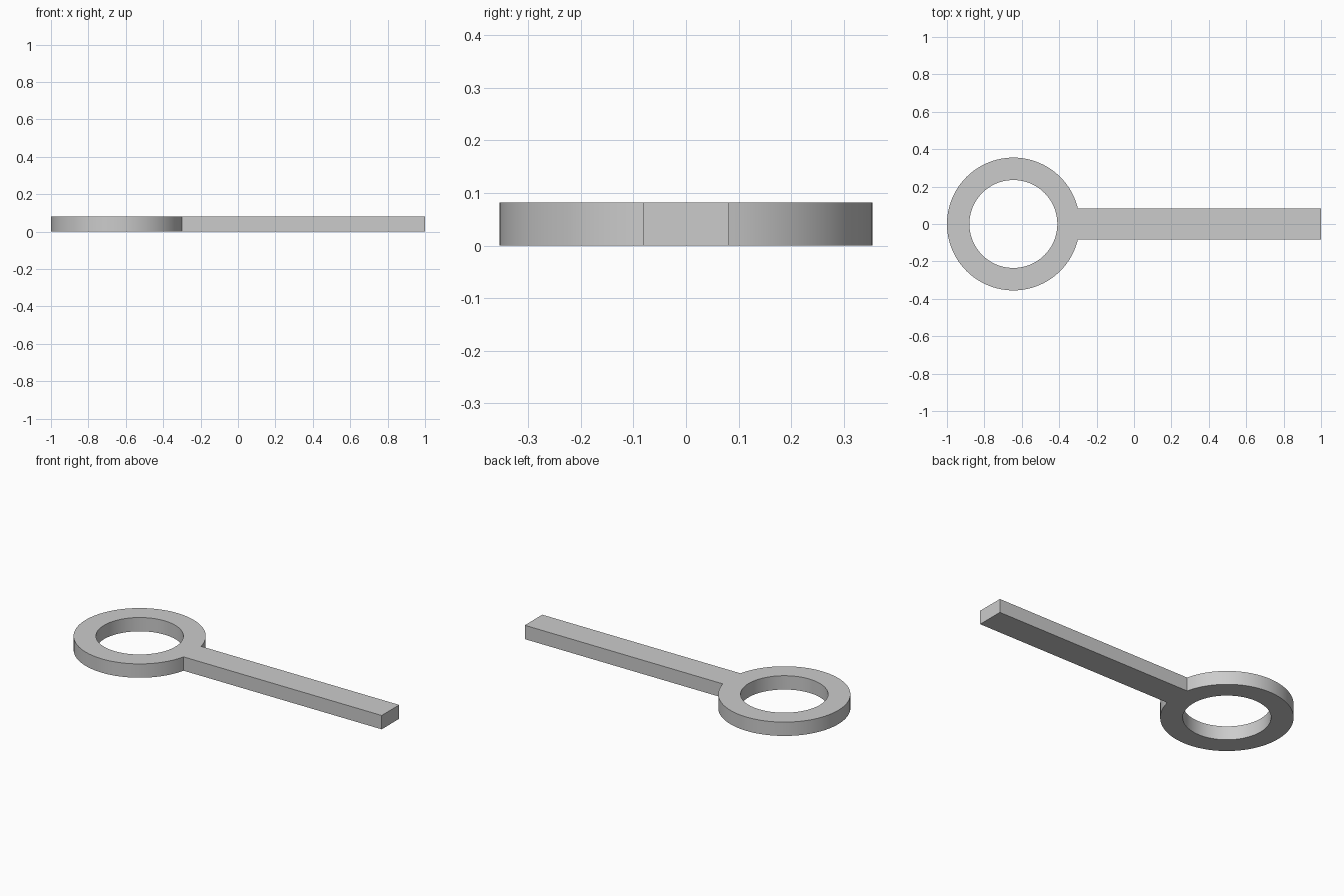
import bpy
import bmesh
import math

if "Cube" in bpy.data.objects:
    bpy.data.objects.remove(bpy.data.objects["Cube"], do_unlink=True)

LENGTH_END = 1.0
RING_X = -0.645
OUTER, INNER = 0.355, 0.235
HALF_WIDTH = 0.082
HEIGHT = 0.082
ARC_STEPS, NECK_STEPS = 96, 8

grey = bpy.data.materials.new("plain grey")
grey.use_nodes = True
colour = (0.6, 0.6, 0.6, 1)
grey.diffuse_color = colour
grey.node_tree.nodes["Principled BSDF"].inputs["Base Color"].default_value = colour

bm = bmesh.new()
neck = math.asin(HALF_WIDTH / OUTER)


def point(radius, angle):
    return bm.verts.new((RING_X + radius * math.cos(angle), radius * math.sin(angle), 0))


# Ring: a strip of quads running round from one side of the neck to the other
angles = [neck + (2 * math.pi - 2 * neck) * i / ARC_STEPS for i in range(ARC_STEPS + 1)]
outer = [point(OUTER, a) for a in angles]
inner = [point(INNER, a) for a in angles]
for i in range(ARC_STEPS):
    bm.faces.new((inner[i], outer[i], outer[i + 1], inner[i + 1]))

# Neck: fills between the inner circle and the straight end of the handle
neck_angles = [-neck + 2 * neck * i / NECK_STEPS for i in range(1, NECK_STEPS)]
near = [inner[-1]] + [point(INNER, a) for a in neck_angles] + [inner[0]]
root_x = RING_X + OUTER * math.cos(neck)
joint = [outer[-1]]
joint += [bm.verts.new((root_x, OUTER * math.sin(a), 0)) for a in neck_angles]
joint += [outer[0]]
for i in range(NECK_STEPS):
    bm.faces.new((near[i], joint[i], joint[i + 1], near[i + 1]))

# Handle: one long flat face to the tip
tip = [bm.verts.new((LENGTH_END, s * HALF_WIDTH, 0)) for s in (-1, 1)]
bm.faces.new([joint[0], tip[0], tip[1]] + joint[:0:-1])

# Thickness
result = bmesh.ops.extrude_face_region(bm, geom=bm.faces[:])
top = [g for g in result["geom"] if isinstance(g, bmesh.types.BMVert)]
bmesh.ops.translate(bm, verts=top, vec=(0, 0, HEIGHT))
bmesh.ops.recalc_face_normals(bm, faces=bm.faces[:])

mesh = bpy.data.meshes.new("ring_with_handle")
bm.to_mesh(mesh)
bm.free()
mesh.materials.append(grey)
obj = bpy.data.objects.new("ring_with_handle", mesh)
bpy.context.collection.objects.link(obj)

bpy.ops.object.select_all(action="DESELECT")
obj.select_set(True)
bpy.context.view_layer.objects.active = obj
bpy.ops.object.shade_smooth_by_angle(angle=math.radians(30))
